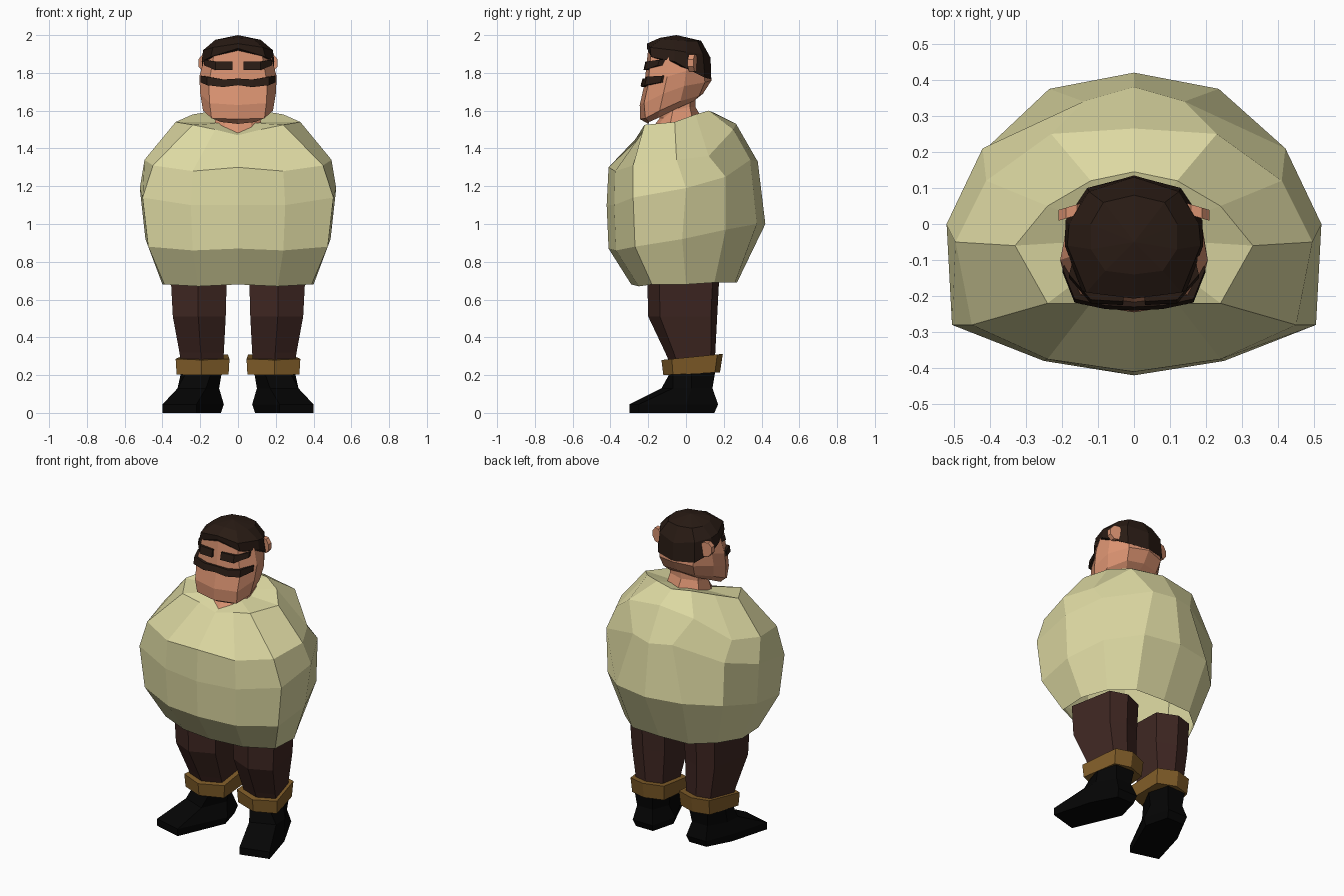
import bpy, bmesh, math


def material(name, rgb):
    m = bpy.data.materials.new(name)
    m.diffuse_color = (*rgb, 1)
    return m


SHIRT = material("shirt_cloth", (0.72, 0.69, 0.36))
SKIN = material("skin", (0.70, 0.29, 0.165))
HAIR = material("dark_hair", (0.022, 0.011, 0.007))
TROUSER = material("trouser_cloth", (0.05, 0.02, 0.016))
CUFF = material("cuff_leather", (0.22, 0.11, 0.022))
BOOT = material("boot_leather", (0.0015, 0.0015, 0.0015))


def loft(name, rings, mat, bottom=True, top=True, apex=None, sx=1):
    """Flat-faced skin over rings of equal length, with optional caps or apex."""
    bm = bmesh.new()
    rows = [[bm.verts.new((sx * x, y, z)) for x, y, z in r] for r in rings]
    n = len(rows[0])
    for a, b in zip(rows, rows[1:]):
        for i in range(n):
            j = (i + 1) % n
            bm.faces.new((a[i], a[j], b[j], b[i]))
    if bottom:
        bm.faces.new(rows[0][::-1])
    if apex:
        tip = bm.verts.new((sx * apex[0], apex[1], apex[2]))
        for i in range(n):
            bm.faces.new((rows[-1][i], rows[-1][(i + 1) % n], tip))
    elif top:
        bm.faces.new(rows[-1])
    bmesh.ops.recalc_face_normals(bm, faces=bm.faces)
    me = bpy.data.meshes.new(name)
    bm.to_mesh(me)
    bm.free()
    me.materials.append(mat)
    ob = bpy.data.objects.new(name, me)
    bpy.context.collection.objects.link(ob)
    return ob


def full(half):
    """Complete a half ring (both ends on x = 0) by mirroring it."""
    return half + [(-x, y, z) for x, y, z in half[-2:0:-1]]


def pair(name, rings, mat, **kw):
    loft(name + "_left", rings, mat, **kw)
    loft(name + "_right", rings, mat, sx=-1, **kw)


def level(z, pts):
    return [(x, y, z) for x, y in pts]


# Shirt: half rings run from the back centre to the front centre, hem is open
shirt = [
    [(0, .27, .69), (.2, .26, .69), (.33, .15, .69), (.40, .0, .68), (.39, -.18, .68), (.21, -.25, .67), (0, -.29, .68)],
    [(0, .42, 1.0), (.235, .375, 1.0), (.41, .21, .97), (.49, -.02, .92), (.475, -.27, .88), (.24, -.37, .86), (0, -.41, .87)],
    [(0, .38, 1.33), (.14, .34, 1.34), (.42, .21, 1.25), (.52, .0, 1.19), (.505, -.28, 1.14), (.25, -.38, 1.1), (0, -.42, 1.1)],
    [(0, .265, 1.53), (.23, .25, 1.50), (.41, .12, 1.36), (.495, -.05, 1.34), (.45, -.28, 1.31), (.24, -.375, 1.28), (0, -.41, 1.3)],
    [(0, .145, 1.59), (.12, .12, 1.6), (.24, .05, 1.58), (.33, -.06, 1.54), (.24, -.22, 1.525), (.12, -.22, 1.50), (0, -.23, 1.47)],
]
loft("shirt", [full(r) for r in shirt], SHIRT, bottom=False, apex=(0, -.04, 1.54))

# Neck
loft("neck", [
    full([(0, .09, 1.55), (.12, .04, 1.53), (.13, -.09, 1.5), (.08, -.17, 1.49), (0, -.20, 1.48)]),
    full([(0, .05, 1.62), (.10, .02, 1.62), (.11, -.07, 1.6), (.06, -.12, 1.56), (0, -.14, 1.56)]),
    full([(0, .05, 1.7), (.10, .02, 1.7), (.11, -.07, 1.7), (.06, -.12, 1.7), (0, -.14, 1.7)]),
], SKIN)

# Head with a heavy jaw
head = [
    [(0, .05, 1.66), (.09, .04, 1.65), (.14, -.05, 1.61), (.14, -.15, 1.56), (.09, -.195, 1.54), (0, -.20, 1.53)],
    [(0, .09, 1.69), (.11, .07, 1.68), (.175, -.03, 1.65), (.185, -.14, 1.60), (.14, -.215, 1.56), (0, -.243, 1.555)],
    [(0, .135, 1.76), (.12, .10, 1.75), (.19, -.01, 1.73), (.20, -.12, 1.69), (.15, -.222, 1.64), (0, -.245, 1.63)],
    [(0, .125, 1.84), (.12, .09, 1.83), (.185, .0, 1.81), (.205, -.10, 1.78), (.155, -.20, 1.74), (0, -.22, 1.74)],
    [(0, .10, 1.91), (.11, .08, 1.91), (.16, .0, 1.90), (.175, -.09, 1.89), (.125, -.185, 1.91), (0, -.20, 1.93)],
]
loft("head", [full(r) for r in head], SKIN)

# Hair cap
hair = [
    [(0, .134, 1.765), (.13, .10, 1.775), (.19, .01, 1.82), (.192, -.06, 1.86), (.145, -.185, 1.885), (0, -.207, 1.93)],
    [(0, .13, 1.88), (.125, .09, 1.9), (.18, .0, 1.91), (.185, -.06, 1.92), (.132, -.19, 1.935), (0, -.207, 1.955)],
    [(0, .08, 1.97), (.085, .06, 1.97), (.12, .0, 1.97), (.12, -.07, 1.975), (.08, -.13, 1.98), (0, -.14, 1.985)],
]
loft("hair", [full(r) for r in hair], HAIR, apex=(0, -.05, 2.0))


# Brows and the dark moustache-like band wrapped across the face
def bar(path, d):
    return [[(x, y, z), (x, y + .01, z + h), (x * .93, y + d, z + h), (x * .93, y + d, z)] for x, y, z, h in path]


pair("eyebrow", bar([(.03, -.225, 1.815, .045), (.12, -.22, 1.815, .045), (.18, -.15, 1.84, .03)], .06), HAIR)
band = [(.198, -.135, 1.75, .035), (.165, -.218, 1.735, .045), (.08, -.236, 1.725, .04), (0, -.24, 1.735, .035)]
band += [(-x, y, z, h) for x, y, z, h in band[-2::-1]]
loft("face_band", bar(band, .05), HAIR)

# Ears: flat octagonal discs, angled back
ear = [[(.173 + .04 * math.cos(a), y - .012 * math.cos(a), 1.853 + .048 * math.sin(a))
        for a in (math.tau * (i + .5) / 8 for i in range(8))] for y in (.02, .05)]
pair("ear", ear, SKIN)


# Trouser legs and cuffs: six-sided with an edge facing front and a narrower back
def hexring(z, x0, x1, y0, y1, lift=0):
    w, d = x1 - x0, y1 - y0
    pts = [(.52, 0), (1, .17), (.82, .91), (.45, 1), (.03, .86), (0, .17)]
    return [(x0 + u * w, y0 + v * d, z + lift * v * d) for u, v in pts]


pair("trouser_leg", [hexring(.25, .08, .30, -.08, .15), hexring(.32, .075, .31, -.11, .155),
                     hexring(.51, .065, .345, -.20, .165), hexring(.70, .06, .355, -.205, .175)], TROUSER)
pair("cuff", [hexring(.20, .05, .325, -.12, .18, .05), hexring(.28, .045, .33, -.13, .195, .1)], CUFF)

# Boots with toes turned out: toe, side and heel points per level
pair("boot", [
    level(0, [(.40, -.25), (.33, 0), (.25, .15), (.13, .15), (.09, 0), (.22, -.30)]),
    level(.045, [(.40, -.25), (.33, 0), (.26, .17), (.12, .17), (.075, 0), (.22, -.30)]),
    level(.13, [(.32, -.07), (.315, .03), (.25, .14), (.14, .14), (.10, .03), (.17, -.13)]),
    level(.22, [(.27, -.07), (.30, .03), (.26, .15), (.13, .155), (.085, .03), (.14, -.08)]),
], BOOT)
